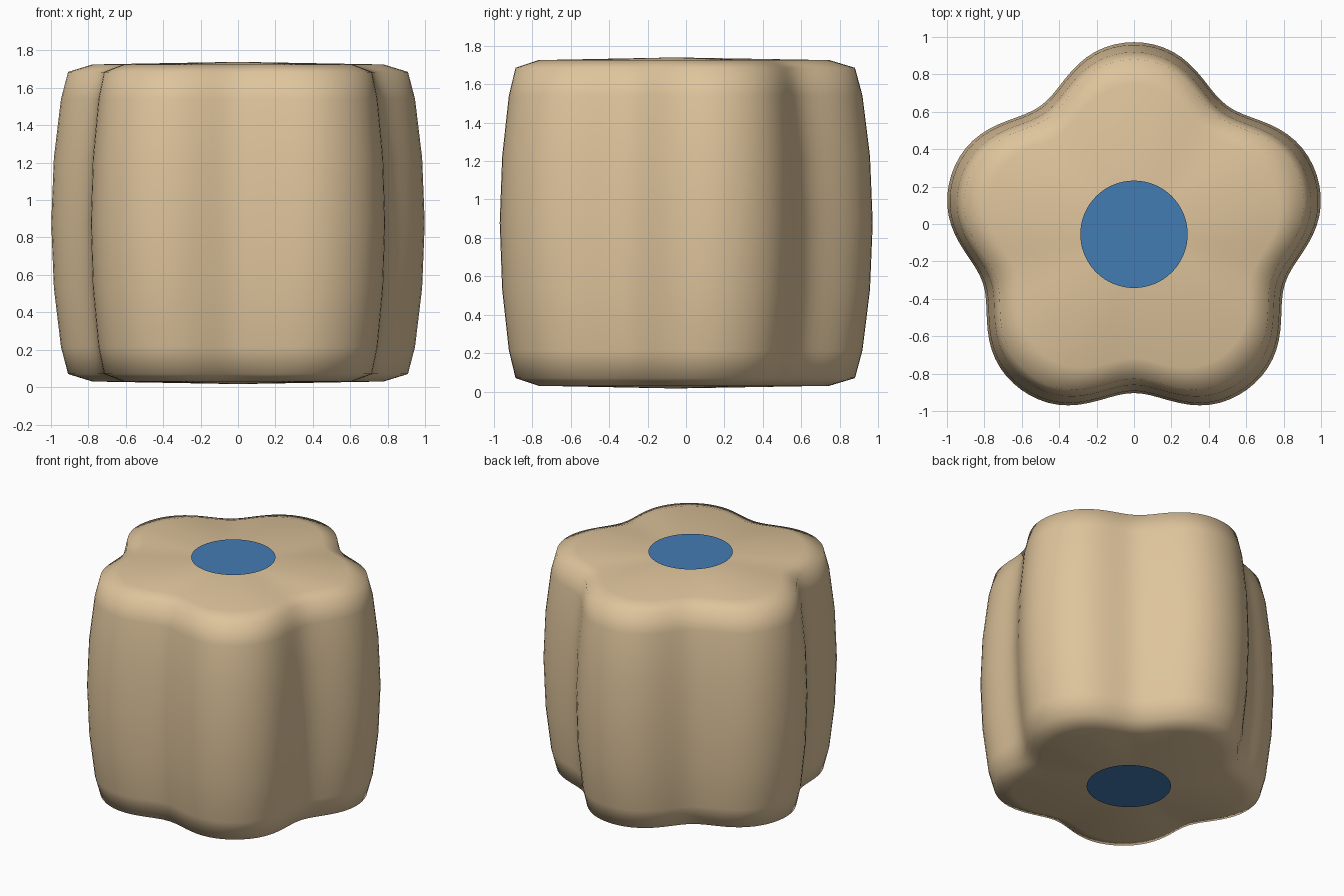
import bpy, bmesh
from math import cos, sin, pi, tau

old = bpy.data.objects.get("Cube")
if old:
    bpy.data.objects.remove(old, do_unlink=True)

CENTRE_Y = -0.055
HEIGHT = 1.755
SEGMENTS = 120


def material(name, rgb):
    mat = bpy.data.materials.new(name)
    mat.use_nodes = True
    mat.diffuse_color = (*rgb, 1)
    mat.node_tree.nodes["Principled BSDF"].inputs["Base Color"].default_value = (*rgb, 1)
    return mat


def finish(name, bm, mat, smooth):
    mesh = bpy.data.meshes.new(name)
    for face in bm.faces:
        face.smooth = smooth
    bm.to_mesh(mesh)
    bm.free()
    mesh.materials.append(mat)
    obj = bpy.data.objects.new(name, mesh)
    obj.location.y = CENTRE_Y
    bpy.context.collection.objects.link(obj)
    return obj


def lobe_radius(angle):
    """Rounded five-lobed outline with one lobe pointing to the back."""
    phase = 5 * (angle - pi / 2)
    return 0.948 + 0.089 * cos(phase) - 0.01 * cos(2 * phase)


tan = material("warm tan", (0.73, 0.55, 0.33))
blue = material("blue", (0.056, 0.20, 0.45))

# Lobed body: the outline is scaled along a bulging profile (scale, z)
lower = [(0.78, 0.03), (0.91, 0.07), (0.948, 0.215), (0.986, 0.53)]
upper = [(s, HEIGHT - z) for s, z in reversed(lower)]
profile = lower + [(1.0, HEIGHT / 2)] + upper

bm = bmesh.new()
rings = []
for scale, z in profile:
    ring = []
    for i in range(SEGMENTS):
        a = tau * i / SEGMENTS
        r = scale * lobe_radius(a)
        ring.append(bm.verts.new((r * cos(a), r * sin(a), z)))
    rings.append(ring)
bottom = bm.verts.new((0, 0, 0.016))
top = bm.verts.new((0, 0, HEIGHT - 0.016))
for i in range(SEGMENTS):
    j = (i + 1) % SEGMENTS
    for low, high in zip(rings, rings[1:]):
        bm.faces.new((low[i], low[j], high[j], high[i]))
    bm.faces.new((bottom, rings[0][j], rings[0][i]))
    bm.faces.new((top, rings[-1][i], rings[-1][j]))
finish("lobed_body", bm, tan, True)

# Flat round discs at both ends
for name, z, up in (("top_disc", HEIGHT, True), ("bottom_disc", 0, False)):
    bm = bmesh.new()
    bmesh.ops.create_circle(bm, cap_ends=True, segments=64, radius=0.287)
    bm.normal_update()
    for face in bm.faces:
        if (face.normal.z > 0) != up:
            face.normal_flip()
    finish(name, bm, blue, False).location.z = z
